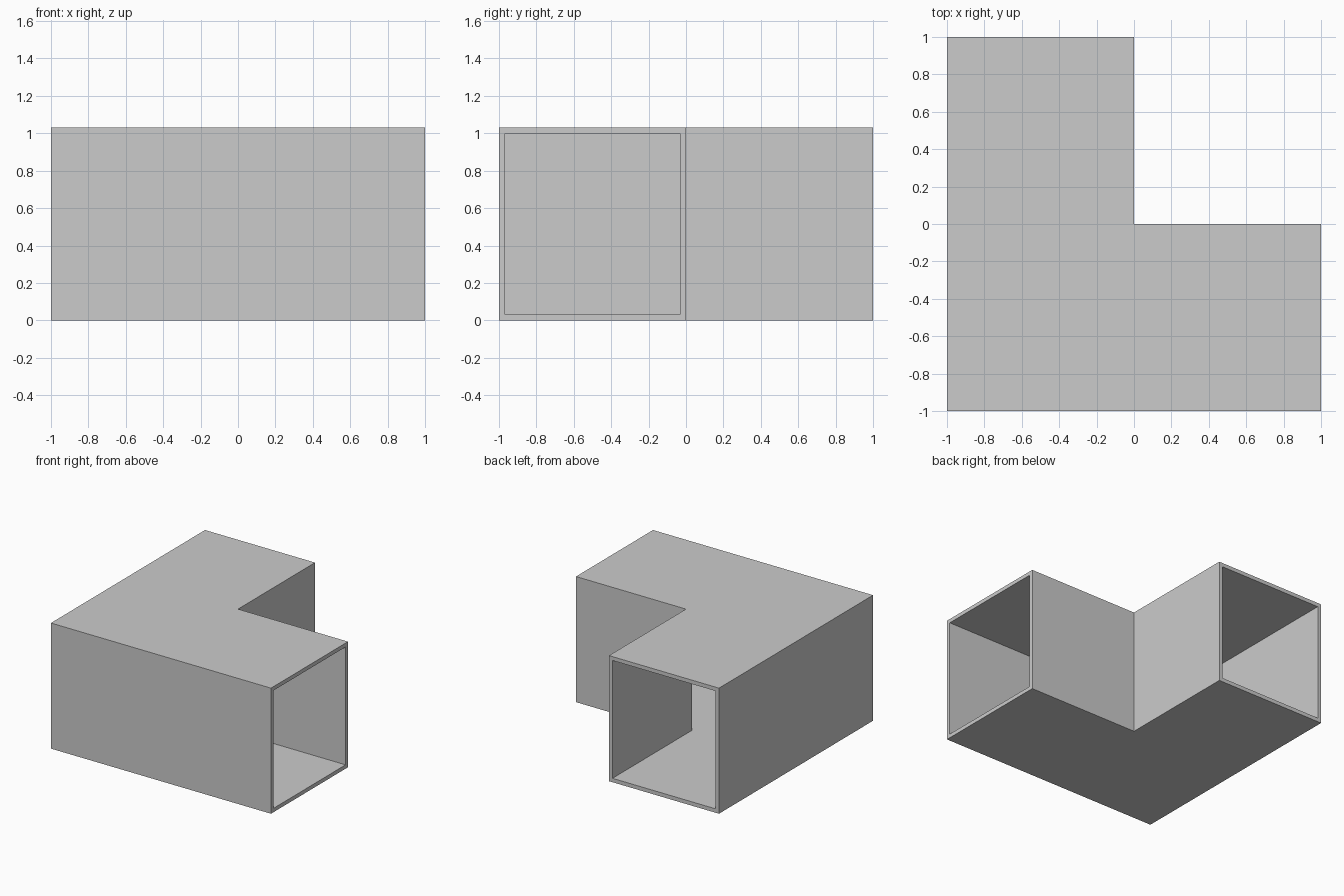
import bpy, bmesh

if "Cube" in bpy.data.objects:
    bpy.data.objects.remove(bpy.data.objects["Cube"])

WALL = 0.032
HEIGHT = 1.032


def duct_rings(bm, inset):
    """Rectangular section at the right end, the mitred corner and the back end."""
    a, b = inset, 1 - inset
    low, high = inset, HEIGHT - inset
    section = [(a, low), (b, low), (b, high), (a, high)]
    stations = [lambda u: (1, u - 1), lambda u: (u - 1, u - 1), lambda u: (u - 1, 1)]
    return [[bm.verts.new((*place(u), z)) for u, z in section] for place in stations]


def bridge(bm, ring_a, ring_b):
    for i in range(4):
        j = (i + 1) % 4
        bm.faces.new((ring_a[i], ring_a[j], ring_b[j], ring_b[i]))


bm = bmesh.new()
outer = duct_rings(bm, 0)
inner = duct_rings(bm, WALL)

# Outer skin and inner skin
for rings in (outer, inner):
    bridge(bm, rings[0], rings[1])
    bridge(bm, rings[1], rings[2])

# Rims around the two open ends
for end in (0, 2):
    bridge(bm, outer[end], inner[end])

bmesh.ops.recalc_face_normals(bm, faces=bm.faces[:])

# Merge the mitre seam so top, bottom and inside stay single flat faces
bmesh.ops.dissolve_limit(bm, angle_limit=0.01, verts=bm.verts[:], edges=bm.edges[:])

mesh = bpy.data.meshes.new("corner_duct")
bm.to_mesh(mesh)
bm.free()
bpy.context.collection.objects.link(bpy.data.objects.new("corner_duct", mesh))
